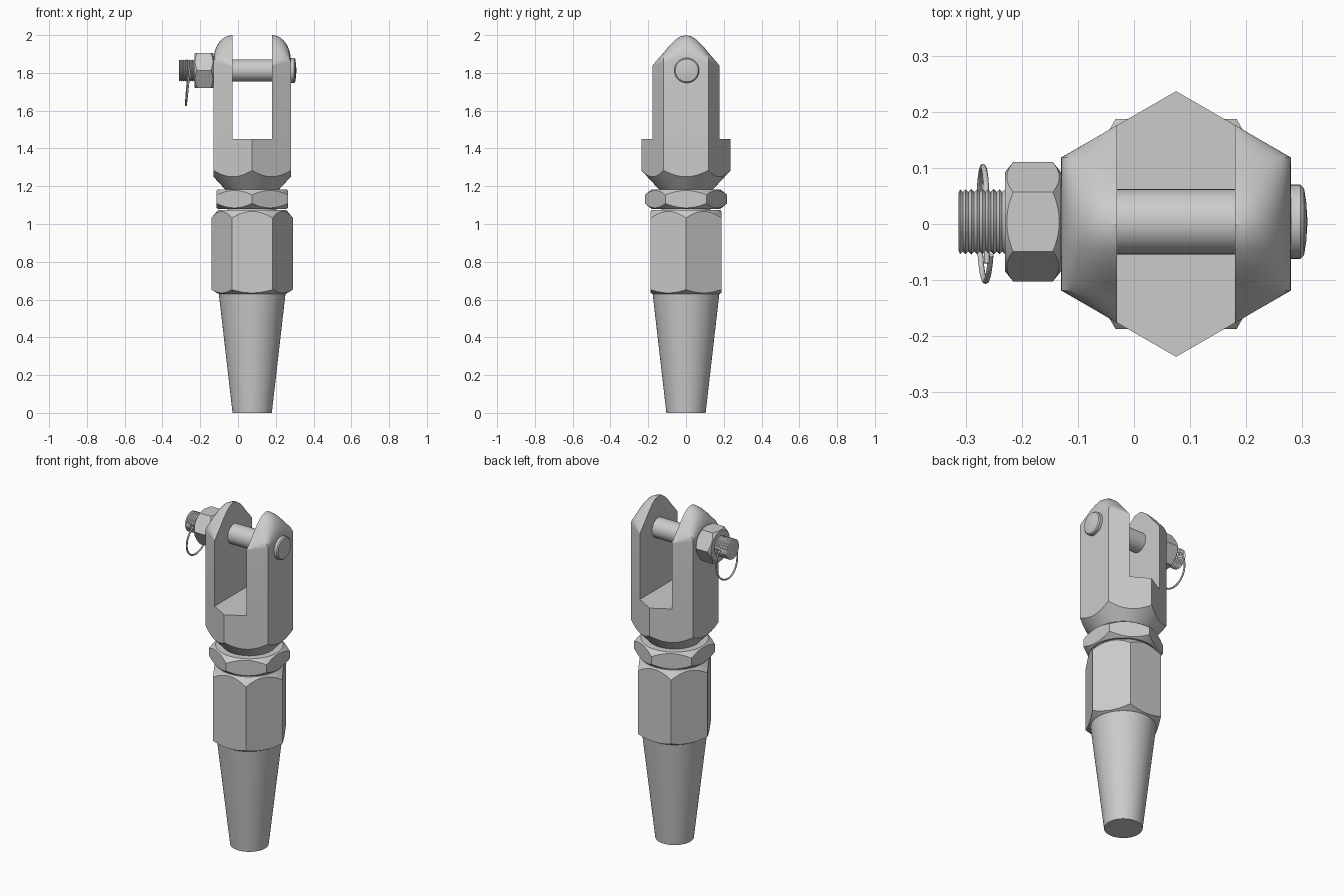
import bpy, bmesh
from math import pi, sin, cos, sqrt, radians
from mathutils import Matrix

if "Cube" in bpy.data.objects:
    bpy.data.objects.remove(bpy.data.objects["Cube"])

CX = 0.075            # axis of the main body
PY, PZ = 0.004, 1.813  # axis of the cross pin
SEG = 72
ALONG_X = Matrix.Translation((0, PY, PZ)) @ Matrix.Rotation(pi / 2, 4, 'Y')
UPRIGHT = Matrix.Translation((CX, 0, 0))


def finish(name, bm, matrix=None):
    if matrix:
        bm.transform(matrix)
    bmesh.ops.recalc_face_normals(bm, faces=bm.faces)
    me = bpy.data.meshes.new(name)
    bm.to_mesh(me)
    bm.free()
    ob = bpy.data.objects.new(name, me)
    bpy.context.collection.objects.link(ob)
    bpy.ops.object.select_all(action='DESELECT')
    ob.select_set(True)
    bpy.context.view_layer.objects.active = ob
    bpy.ops.object.shade_smooth_by_angle(angle=radians(25))
    return ob


def loft(name, rings, matrix=None):
    """Skin a list of closed rings and cap both ends."""
    bm = bmesh.new()
    vs = [[bm.verts.new(p) for p in ring] for ring in rings]
    n = len(vs[0])
    for a, b in zip(vs, vs[1:]):
        for i in range(n):
            j = (i + 1) % n
            bm.faces.new((a[i], a[j], b[j], b[i]))
    bm.faces.new(vs[0])
    bm.faces.new(vs[-1])
    return finish(name, bm, matrix)


def ring(radius, height):
    pts = []
    for i in range(SEG):
        t = 2 * pi * i / SEG
        r = radius(t)
        pts.append((r * cos(t), r * sin(t), height(r)))
    return pts


def turned(name, profile, matrix):
    loft(name, [ring(lambda t, r=r: r, lambda _, z=z: z) for r, z in profile], matrix)


def hexagon(name, z0, z1, apothem, vertex_angle, low, high, matrix):
    """Hex bar with conical chamfers, low/high = (face radius, slope)."""
    def hex_r(t):
        return apothem / cos((t - radians(vertex_angle)) % (pi / 3) - pi / 6)
    loft(name, [
        ring(lambda t: low[0], lambda r: z0),
        ring(hex_r, lambda r: z0 + (r - low[0]) * low[1]),
        ring(hex_r, lambda r: z1 - (r - high[0]) * high[1]),
        ring(lambda t: high[0], lambda r: z1)], matrix)


# Tapered sleeve, hex body, neck, lock nut and fork base
turned("tapered_sleeve", [(0.104, 0), (0.177, 0.635)], UPRIGHT)
hexagon("hex_body", 0.63, 1.075, 0.187, 0, (0.178, 0.6), (0.18, 1.2), UPRIGHT)
turned("threaded_neck", [(0.13, 1.06), (0.13, 1.19)], UPRIGHT)
hexagon("lock_nut", 1.08, 1.183, 0.189, 90, (0.182, 0.8), (0.182, 0.8), UPRIGHT)
hexagon("fork_base", 1.18, 1.45, 0.205, 90, (0.14, 1.08), (0.14, 0), UPRIGHT)

# Fork prongs with rounded tops
INNER, OUTER, EDGE_Y, CORNER_Y = 0.105, 0.205, 0.1183, 0.1763
ARCH = [(0, 2.0), (0.03, 1.993), (0.06, 1.972), (0.09, 1.942),
        (0.12, 1.905), (0.15, 1.872), (0.178, 1.838)]


def arch(y):
    for (a, za), (b, zb) in zip(ARCH, ARCH[1:]):
        if y <= b:
            return za + (zb - za) * (y - a) / (b - a)


half = [0, 0.015, 0.03, 0.045, 0.06, 0.075, 0.09, 0.105, EDGE_Y, 0.13, 0.145, 0.16, CORNER_Y]
stations = [-y for y in half[:0:-1]] + half
for side, label in ((-1, "left"), (1, "right")):
    sections = []
    for y in stations:
        ay = abs(y)
        out = max(INNER + 0.0005, min(OUTER, (0.2367 - ay) * sqrt(3)))
        top = arch(ay)
        edge = min(top, 1.865 - 0.025 * (ay / CORNER_Y) ** 2)
        sec = [(INNER, 1.45)]
        for k in range(11):
            t = pi / 2 * k / 10
            sec.append((INNER + (out - INNER) * sin(t), edge + (top - edge) * cos(t)))
        sec.append((out, 1.45))
        sections.append([(CX + side * x, y, z) for x, z in sec])
    loft("fork_prong_" + label, sections)

# Cross pin: ridged thread, plain shank, domed head
thread = [(0.05, -0.313)]
for i in range(9):
    thread += [(0.058, -0.310 + i * 0.01), (0.053, -0.305 + i * 0.01)]
turned("cross_pin", thread + [(0.058, -0.22), (0.058, 0.28), (0.066, 0.28), (0.066, 0.297),
                              (0.06, 0.303), (0.035, 0.307), (0.005, 0.309)], ALONG_X)
hexagon("pin_nut", -0.23, -0.13, 0.092, 90, (0.088, 0.8), (0.088, 0.8), ALONG_X)

# Split ring hanging from the threaded end
path = [(-0.07, 1.826), (0.0, 1.822), (0.06, 1.812)]
for i in range(41):
    t = radians(48 - 285 * i / 40)
    path.append((0.102 * cos(t), 1.731 + 0.102 * sin(t)))
cu = bpy.data.curves.new("split_ring", 'CURVE')
cu.dimensions = '3D'
cu.bevel_depth = 0.005
cu.bevel_resolution = 2
cu.use_fill_caps = True
sp = cu.splines.new('POLY')
sp.points.add(len(path) - 1)
for i, (p, (y, z)) in enumerate(zip(sp.points, path)):
    p.co = (-0.258 - 0.09 * (1.83 - z) + 0.008 * i / len(path) - 0.004, y, z, 1)
bpy.context.collection.objects.link(bpy.data.objects.new("split_ring", cu))
